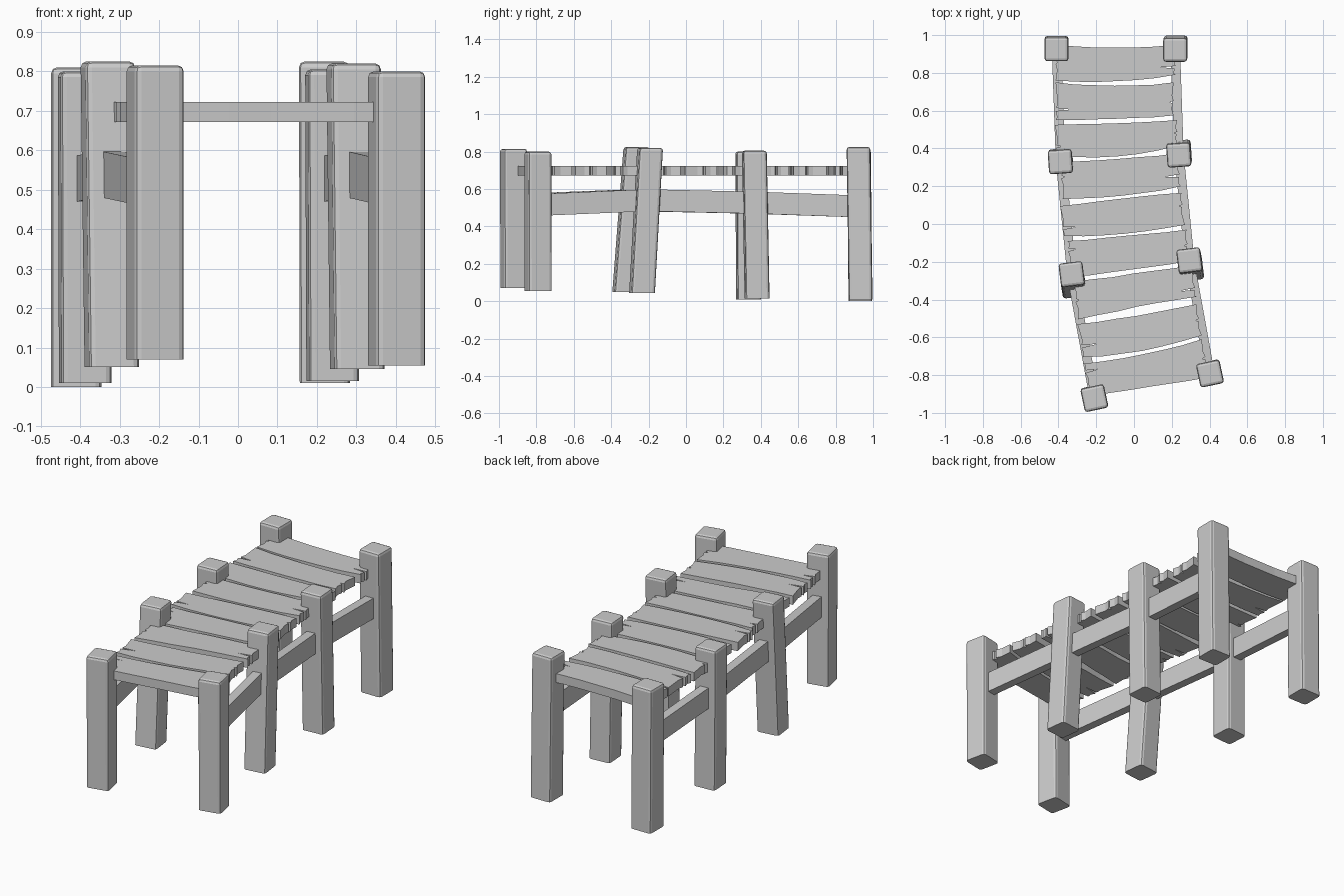
import bpy, bmesh, random
from mathutils import Vector, Matrix
from math import radians

if "Cube" in bpy.data.objects:
    bpy.data.objects.remove(bpy.data.objects["Cube"])

random.seed(4)


def finish(bm, name):
    bmesh.ops.recalc_face_normals(bm, faces=bm.faces)
    mesh = bpy.data.meshes.new(name)
    bm.to_mesh(mesh)
    bm.free()
    ob = bpy.data.objects.new(name, mesh)
    bpy.context.collection.objects.link(ob)
    return ob


def post(name, top, bottom, angle):
    """Square post leaning from bottom to top, chamfered except at the foot."""
    bm = bmesh.new()
    bmesh.ops.create_cube(bm, size=1)
    height = top[2] - bottom[2]
    bmesh.ops.scale(bm, vec=(0.127, 0.127, height), verts=bm.verts)
    edges = [e for e in bm.edges if any(v.co.z > 0 for v in e.verts)]
    bmesh.ops.bevel(bm, geom=edges, offset=0.015, segments=2, profile=0.5, affect='EDGES')
    bmesh.ops.rotate(bm, verts=bm.verts, cent=(0, 0, 0), matrix=Matrix.Rotation(radians(angle), 3, 'Z'))
    for v in bm.verts:
        t = v.co.z / height + 0.5
        v.co += Vector(bottom[:2] + (0,)).lerp(Vector(top[:2] + (0,)), t)
        v.co.z += (top[2] + bottom[2]) / 2
    finish(bm, name)


def rail(name, a, b, thick=0.05, high=0.117):
    """Plain board between two posts, with upright ends."""
    a, b = Vector(a), Vector(b)
    d = b - a
    side = Vector((-d.y, d.x, 0)).normalized() * thick / 2
    up = Vector((0, 0, high / 2))
    bm = bmesh.new()
    ring = [[bm.verts.new(p + s * side + u * up) for s, u in ((-1, -1), (1, -1), (1, 1), (-1, 1))] for p in (a, b)]
    bm.faces.new(ring[0])
    bm.faces.new(ring[1])
    for i in range(4):
        j = (i + 1) % 4
        bm.faces.new((ring[0][i], ring[0][j], ring[1][j], ring[1][i]))
    finish(bm, name)


def curve(ys, t):
    """Quadratic through left, middle and right values."""
    l, m, r = ys
    return l * (1 - t) * (1 - 2 * t) + 4 * m * t * (1 - t) + r * t * (2 * t - 1)


def split_end(a, b, inward, t, depth):
    """Ragged plank end from a to b, with a pointed crack at fraction t."""
    pts = []
    for k, push in ((t - 0.2, 0.008), (t - 0.04, 0), (t, depth), (t + 0.04, 0.004), (t + 0.2, 0.01)):
        if 0.03 < k < 0.97:
            pts.append(a.lerp(b, k) + inward * push)
    return pts


def plank(name, xl, xr, back, front, crack_l, crack_r):
    slope = (back[2] - back[0]) / (xr - xl)
    pts_b, pts_f = [], []
    for i in range(7):
        t = i / 6
        x = xl + (xr - xl) * t
        yb, yf = curve(back, t), curve(front, t)
        skew = slope * (yb - yf) / 2
        wob = 0 if i in (0, 6) else random.uniform(-0.003, 0.003)
        pts_b.append(Vector((x - skew, yb + wob, 0.672)))
        pts_f.append(Vector((x + skew, yf + wob, 0.672)))
    along = Vector((1, slope, 0)).normalized()
    outline = pts_b + split_end(pts_b[-1], pts_f[-1], -along, crack_r[0], crack_r[1])
    outline += pts_f[::-1] + split_end(pts_f[0], pts_b[0], along, 1 - crack_l[0], crack_l[1])
    bm = bmesh.new()
    face = bm.faces.new([bm.verts.new(p) for p in outline])
    ext = bmesh.ops.extrude_face_region(bm, geom=[face])
    bmesh.ops.translate(bm, vec=(0, 0, 0.05), verts=[g for g in ext['geom'] if isinstance(g, bmesh.types.BMVert)])
    finish(bm, name)


# Posts: top position, then foot position, then turn
left = [((-0.41, 0.925, 0.81), (-0.41, 0.932, 0.0), 0),
        ((-0.39, 0.33, 0.80), (-0.387, 0.335, 0.01), 4),
        ((-0.33, -0.265, 0.825), (-0.32, -0.325, 0.05), 7),
        ((-0.21, -0.922, 0.815), (-0.21, -0.92, 0.07), 12)]
right = [((0.218, 0.922, 0.825), (0.22, 0.934, 0.01), 0),
         ((0.237, 0.365, 0.805), (0.24, 0.38, 0.015), 4),
         ((0.293, -0.192, 0.82), (0.302, -0.235, 0.045), 7),
         ((0.402, -0.792, 0.80), (0.402, -0.79, 0.055), 12)]
rail_z = (0.507, 0.527, 0.54, 0.515)

for side, posts in (("left", left), ("right", right)):
    for i, (top, foot, turn) in enumerate(posts):
        post(f"{side}_post_{i + 1}", top, foot, turn)
    # Rails join neighbouring posts
    mids = [Vector(f).lerp(Vector(t), 0.66) for t, f, _ in posts]
    for i in range(3):
        a, b = mids[i], mids[i + 1]
        rail(f"{side}_rail_{i + 1}", (a.x, a.y, rail_z[i]), (b.x, b.y, rail_z[i + 1]))

# Planks: left x, right x, back edge y, front edge y, cracks (place, depth)
planks = [
    (-0.415, 0.22, (0.95, 0.935, 0.95), (0.76, 0.757, 0.79), (0.5, 0.01), (0.75, 0.08)),
    (-0.415, 0.21, (0.75, 0.73, 0.75), (0.55, 0.555, 0.575), (0.72, 0.08), (0.6, 0.02)),
    (-0.415, 0.23, (0.525, 0.535, 0.55), (0.36, 0.36, 0.415), (0.7, 0.03), (0.5, 0.02)),
    (-0.385, 0.24, (0.325, 0.343, 0.375), (0.132, 0.148, 0.2), (0.4, 0.02), (0.68, 0.08)),
    (-0.383, 0.26, (0.095, 0.132, 0.165), (-0.063, -0.053, -0.005), (0.75, 0.08), (0.4, 0.02)),
    (-0.345, 0.285, (-0.09, -0.063, -0.03), (-0.28, -0.243, -0.195), (0.25, 0.04), (0.5, 0.02)),
    (-0.31, 0.32, (-0.305, -0.265, -0.22), (-0.505, -0.44, -0.385), (0.5, 0.02), (0.75, 0.08)),
    (-0.285, 0.345, (-0.53, -0.487, -0.425), (-0.705, -0.672, -0.59), (0.68, 0.09), (0.5, 0.02)),
    (-0.25, 0.38, (-0.74, -0.69, -0.61), (-0.91, -0.862, -0.81), (0.25, 0.07), (0.5, 0.02)),
]
for i, p in enumerate(planks):
    plank(f"deck_plank_{i + 1}", *p)
